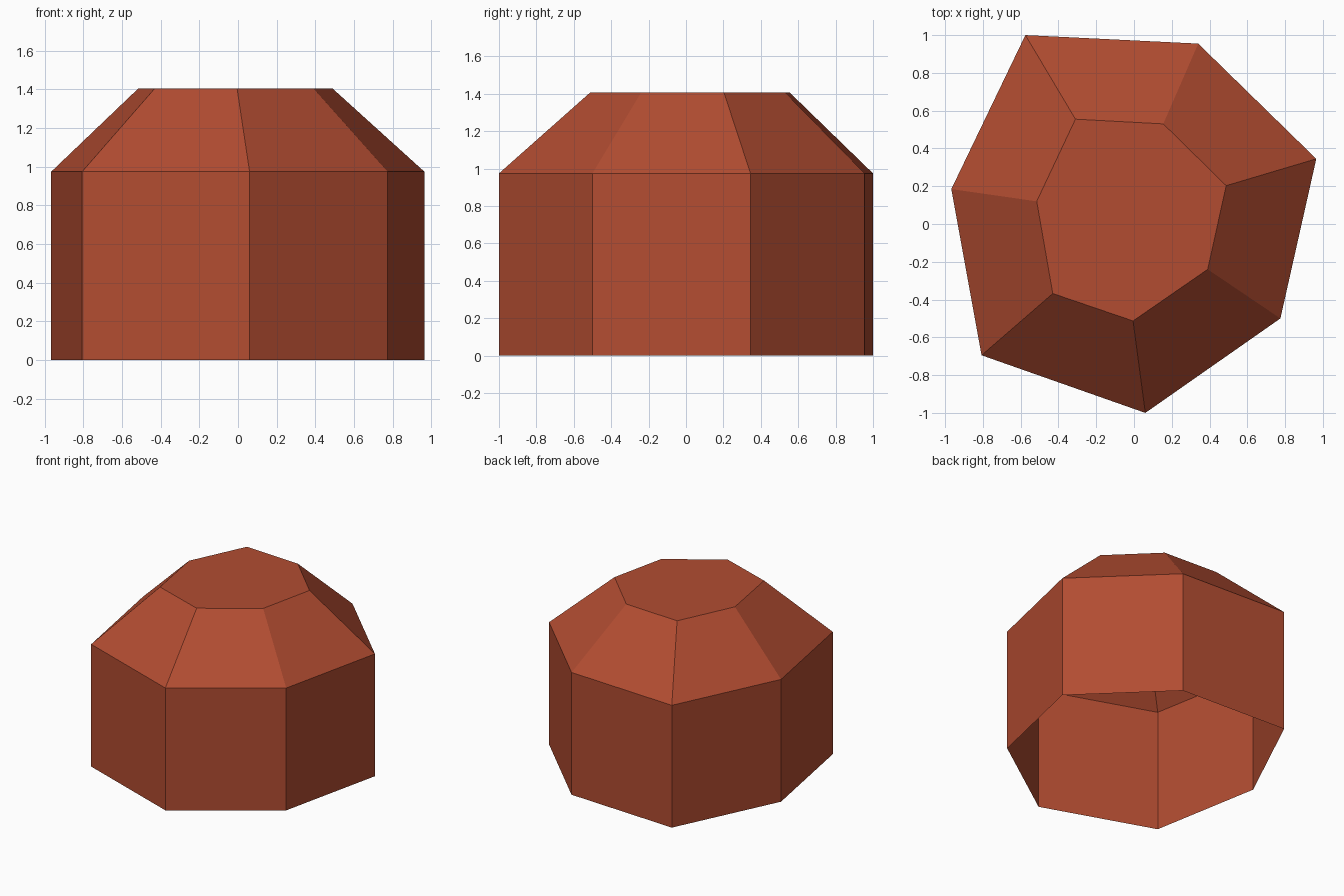
import bpy
import bmesh

cube = bpy.data.objects.get("Cube")
if cube:
    bpy.data.objects.remove(cube, do_unlink=True)

WALL_HEIGHT = 0.974
TOP_HEIGHT = 1.406

# Slightly uneven seven-sided outlines, counter-clockwise from the front
WALL_OUTLINE = [(0.06, -1.0), (0.775, -0.5), (0.965, 0.345), (0.34, 0.955),
                (-0.575, 1.0), (-0.967, 0.185), (-0.807, -0.695)]
ROOF_OUTLINE = [(-0.005, -0.513), (0.39, -0.24), (0.488, 0.203), (0.155, 0.53),
                (-0.31, 0.555), (-0.515, 0.12), (-0.43, -0.368)]

# Single terracotta colour
terracotta = bpy.data.materials.new("terracotta red")
terracotta.use_nodes = True
colour = (0.445, 0.073, 0.031, 1.0)
terracotta.diffuse_color = colour
terracotta.node_tree.nodes["Principled BSDF"].inputs["Base Color"].default_value = colour


def ring(bm, outline, z):
    return [bm.verts.new((x, y, z)) for x, y in outline]


def bridge(bm, lower, upper):
    count = len(lower)
    for i in range(count):
        j = (i + 1) % count
        bm.faces.new((lower[i], lower[j], upper[j], upper[i]))


# Shell: upright walls, sloping shoulder and flat cap, open underneath
bm = bmesh.new()
base = ring(bm, WALL_OUTLINE, 0)
eaves = ring(bm, WALL_OUTLINE, WALL_HEIGHT)
crown = ring(bm, ROOF_OUTLINE, TOP_HEIGHT)
bridge(bm, base, eaves)
bridge(bm, eaves, crown)
bm.faces.new(crown)

mesh = bpy.data.meshes.new("faceted_shell")
bm.to_mesh(mesh)
bm.free()
mesh.materials.append(terracotta)
shell = bpy.data.objects.new("faceted_shell", mesh)
bpy.context.collection.objects.link(shell)
